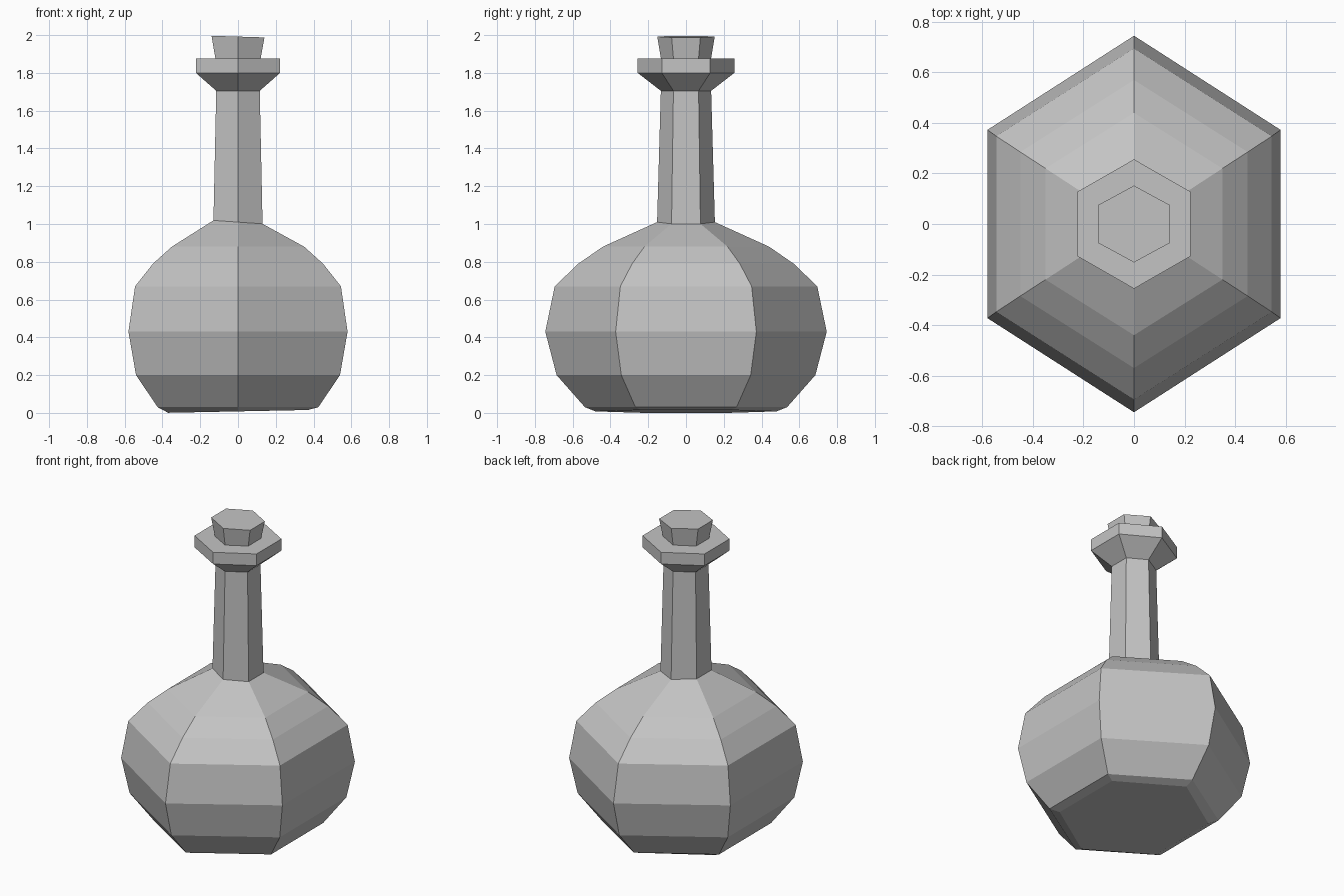
import bpy
import bmesh
import math

SIDES = 6
cube = bpy.data.objects.get("Cube")
if cube:
    bpy.data.objects.remove(cube, do_unlink=True)

grey = bpy.data.materials.new("plain grey")
grey.use_nodes = True
colour = (0.55, 0.55, 0.55, 1)
grey.diffuse_color = colour
grey.node_tree.nodes["Principled BSDF"].inputs["Base Color"].default_value = colour


def ring(bm, half_x, half_y, z, tilt=0.0):
    """Six-sided ring with corners at front and back; tilt raises the left."""
    verts = []
    for i in range(SIDES):
        a = math.tau * i / SIDES
        x = -math.sin(a) * half_x / math.sin(math.tau / SIDES)
        verts.append(bm.verts.new((x, math.cos(a) * half_y, z + tilt * x)))
    return verts


def loft(name, profile):
    """Join rings from bottom to top and cap both ends."""
    bm = bmesh.new()
    rings = [ring(bm, *row) for row in profile]
    for low, high in zip(rings, rings[1:]):
        for i in range(SIDES):
            j = (i + 1) % SIDES
            bm.faces.new((low[i], low[j], high[j], high[i]))
    bm.faces.new(rings[0])
    bm.faces.new(rings[-1])
    bmesh.ops.recalc_face_normals(bm, faces=bm.faces)
    mesh = bpy.data.meshes.new(name)
    bm.to_mesh(mesh)
    bm.free()
    mesh.materials.append(grey)
    obj = bpy.data.objects.new(name, mesh)
    bpy.context.collection.objects.link(obj)
    return obj


# Round belly with a narrow foot bevel, rising to the shoulder and neck
loft("bottle_body", [
    (0.37, 0.48, 0.008, 0.02),
    (0.425, 0.535, 0.03),
    (0.54, 0.685, 0.2),
    (0.58, 0.745, 0.43),
    (0.545, 0.695, 0.67),
    (0.45, 0.57, 0.79),
    (0.35, 0.44, 0.88),
    (0.13, 0.153, 1.01, -0.07),
    (0.115, 0.133, 1.71),
])

# Flared lip at the top of the neck
loft("neck_lip", [
    (0.115, 0.133, 1.705),
    (0.223, 0.256, 1.8),
    (0.223, 0.256, 1.876),
])

# Tapered stopper
loft("stopper", [
    (0.117, 0.13, 1.86),
    (0.14, 0.152, 1.992, -0.03),
])
